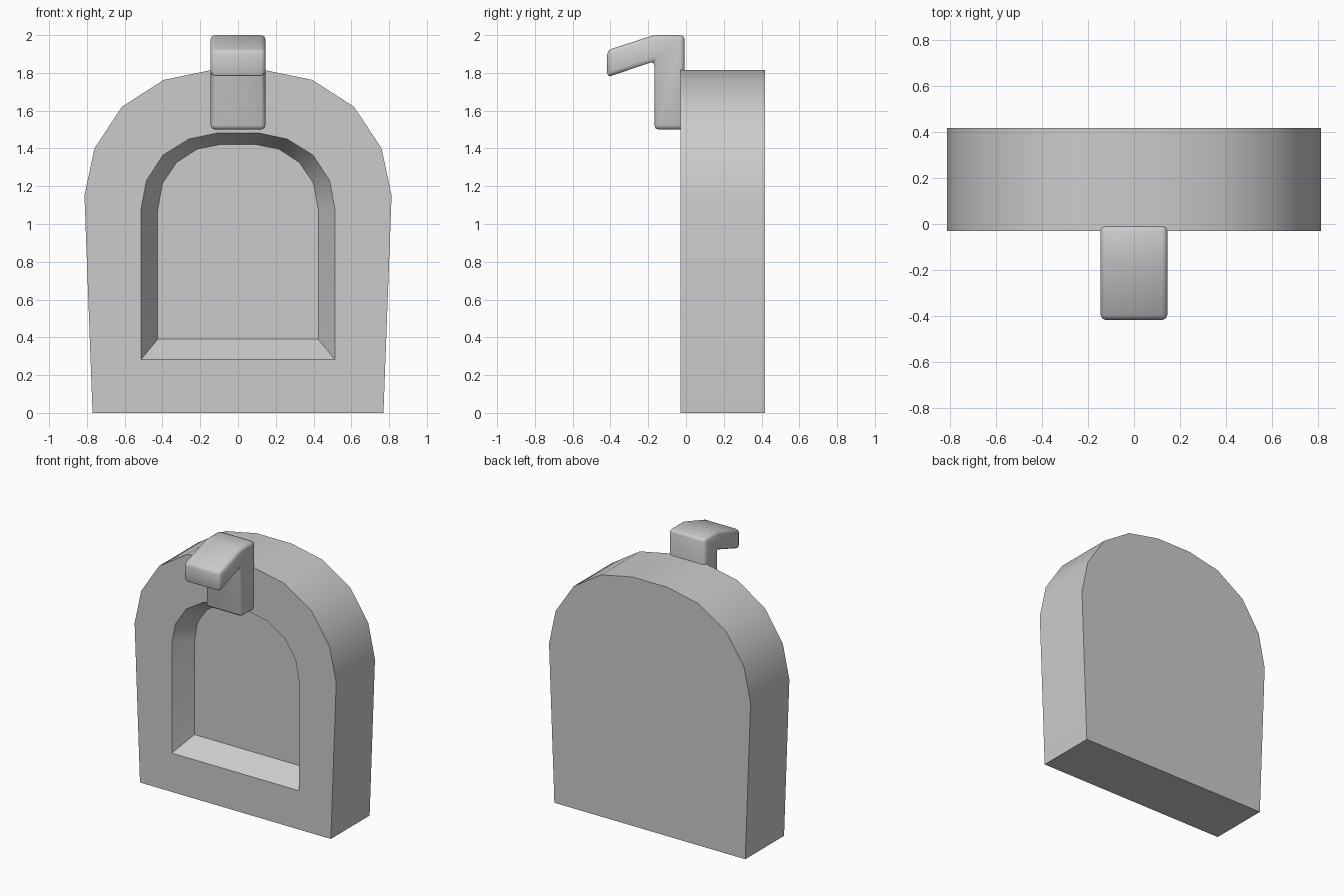
import bpy, bmesh, math

if "Cube" in bpy.data.objects:
    bpy.data.objects.remove(bpy.data.objects["Cube"])


def finish(name, bm, angle):
    bmesh.ops.recalc_face_normals(bm, faces=bm.faces[:])
    mesh = bpy.data.meshes.new(name)
    bm.to_mesh(mesh)
    bm.free()
    obj = bpy.data.objects.new(name, mesh)
    bpy.context.collection.objects.link(obj)
    bpy.ops.object.select_all(action='DESELECT')
    obj.select_set(True)
    bpy.context.view_layer.objects.active = obj
    bpy.ops.object.shade_smooth_by_angle(angle=math.radians(angle))
    return obj


def arch_ring(bm, half, y):
    """Full loop from the right half of an arch, at depth y."""
    pts = half + [(-x, z) for x, z in reversed(half)]
    return [bm.verts.new((x, y, z)) for x, z in pts]


def bridge(bm, a, b):
    n = len(a)
    for i in range(n):
        j = (i + 1) % n
        bm.faces.new((a[i], a[j], b[j], b[i]))


# Arched block: back outline, front outline, recess rim, recess floor
outer = [(0.77, 0), (0.813, 1.15), (0.76, 1.40), (0.615, 1.62), (0.393, 1.763), (0.14, 1.815)]
rim = [(0.513, 0.283), (0.513, 1.08), (0.485, 1.23), (0.397, 1.365), (0.26, 1.45), (0.104, 1.483)]
floor = [(0.425, 0.39), (0.425, 1.075), (0.40, 1.215), (0.326, 1.325), (0.216, 1.397), (0.087, 1.422)]
bm = bmesh.new()
rings = [arch_ring(bm, half, y) for half, y in
         ((outer, 0.417), (outer, -0.03), (rim, -0.03), (floor, 0.105))]
for a, b in zip(rings, rings[1:]):
    bridge(bm, a, b)
bm.faces.new(rings[0])
bm.faces.new(rings[-1])
finish("arched_block", bm, 30)

# Hook: side profile extruded across x, with softened edges
profile = [(-0.008, 1.5), (-0.008, 2.0), (-0.17, 2.0), (-0.417, 1.92),
           (-0.417, 1.777), (-0.167, 1.862), (-0.167, 1.5)]
bm = bmesh.new()
sides = [[bm.verts.new((x, y, z)) for y, z in profile] for x in (-0.145, 0.145)]
bridge(bm, *sides)
for side in sides:
    bm.faces.new(side)
bmesh.ops.recalc_face_normals(bm, faces=bm.faces[:])
sharp = [e for e in bm.edges if e.calc_face_angle() > math.radians(30)]
bmesh.ops.bevel(bm, geom=sharp, offset=0.022, segments=2, profile=0.5, affect='EDGES')
finish("hook", bm, 60)
